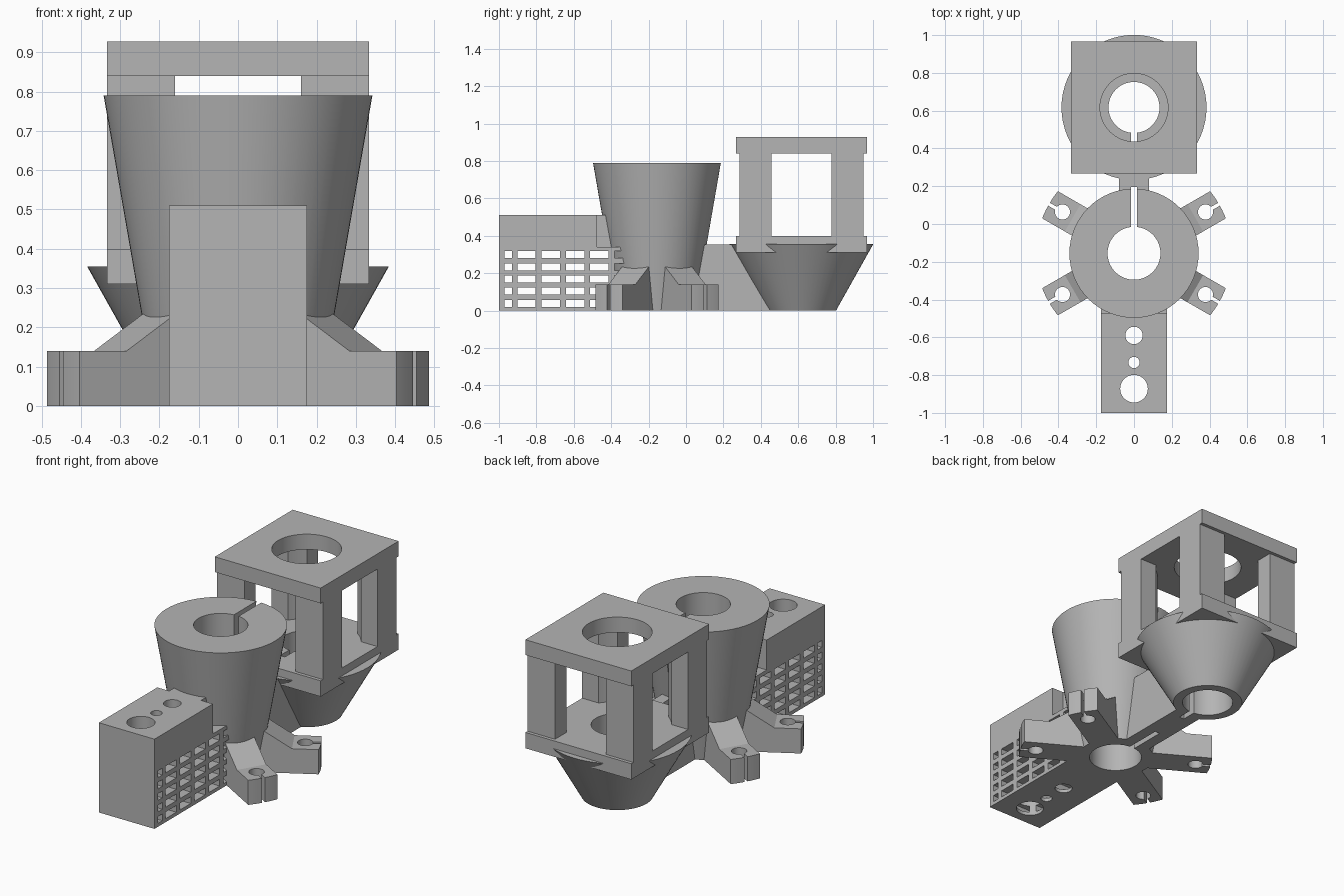
import bpy, bmesh, math
from mathutils import Matrix, Vector

if "Cube" in bpy.data.objects:
    bpy.data.objects.remove(bpy.data.objects["Cube"], do_unlink=True)

grey = bpy.data.materials.new("plain grey")
grey.use_nodes = True
COLOUR = (0.46, 0.46, 0.46, 1)
grey.diffuse_color = COLOUR
grey.node_tree.nodes["Principled BSDF"].inputs["Base Color"].default_value = COLOUR


def finish(name, bm):
    bmesh.ops.recalc_face_normals(bm, faces=bm.faces)
    mesh = bpy.data.meshes.new(name)
    bm.to_mesh(mesh)
    bm.free()
    mesh.materials.append(grey)
    obj = bpy.data.objects.new(name, mesh)
    bpy.context.collection.objects.link(obj)
    return obj


def add_box(bm, x, y, z):
    lo, hi = Vector((x[0], y[0], z[0])), Vector((x[1], y[1], z[1]))
    m = Matrix.Translation((lo + hi) / 2) @ Matrix.Diagonal((*(hi - lo), 1))
    bmesh.ops.create_cube(bm, size=1, matrix=m)


def box(name, x, y, z):
    bm = bmesh.new()
    add_box(bm, x, y, z)
    return finish(name, bm)


def cone(name, x, y, z, r0, r1, segments=64):
    bm = bmesh.new()
    bmesh.ops.create_cone(bm, cap_ends=True, segments=segments, radius1=r0, radius2=r1,
                          depth=z[1] - z[0],
                          matrix=Matrix.Translation((x, y, (z[0] + z[1]) / 2)))
    return finish(name, bm)


def prism(name, profile, half_width):
    # side profile in x-z, extruded across y
    bm = bmesh.new()
    face = bm.faces.new([bm.verts.new((x, -half_width, z)) for x, z in profile])
    new = bmesh.ops.extrude_face_region(bm, geom=[face])["geom"]
    bmesh.ops.translate(bm, vec=(0, 2 * half_width, 0),
                        verts=[v for v in new if isinstance(v, bmesh.types.BMVert)])
    return finish(name, bm)


def combine(obj, others, operation="DIFFERENCE"):
    # apply boolean operations and discard the helpers
    for other in others:
        mod = obj.modifiers.new("bool", "BOOLEAN")
        mod.operation, mod.object, mod.solver = operation, other, "EXACT"
    bpy.context.view_layer.update()
    graph = bpy.context.evaluated_depsgraph_get()
    mesh = bpy.data.meshes.new_from_object(obj.evaluated_get(graph))
    obj.modifiers.clear()
    obj.data = mesh
    for other in others:
        bpy.data.objects.remove(other, do_unlink=True)
    return obj


def smooth(obj):
    bpy.ops.object.select_all(action="DESELECT")
    obj.select_set(True)
    bpy.context.view_layer.objects.active = obj
    bpy.ops.object.shade_smooth_by_angle(angle=math.radians(25))


HUB_Y, REAR_Y = -0.155, 0.617
THROUGH = (-0.1, 1.2)
SLIT = (-0.015, 0.015)


def hub_bore():
    return cone("bore", 0, HUB_Y, THROUGH, 0.14, 0.14)


def rear_bore(r=0.135, z=THROUGH):
    return cone("bore", 0, REAR_Y, z, r, r)


def hub_slit():
    return box("slit", SLIT, (HUB_Y, 0.195), THROUGH)


def rear_slit():
    return box("slit", SLIT, (0.40, REAR_Y), (-0.1, 0.6))


parts = []

# central tapered hub with bore and slit
parts.append(combine(cone("central_cone", 0, HUB_Y, (0, 0.79), 0.205, 0.342),
                     [hub_bore(), hub_slit()]))

# four clamp arms with sloped ribs
for side, angle in (("back_left", 30), ("back_right", 150),
                    ("front_right", 210), ("front_left", 330)):
    arm = prism(side + "_arm", [(0.1, 0), (0.6, 0), (0.6, 0.14), (0.375, 0.14),
                                (0.23, 0.235), (0.1, 0.235)], 0.083)
    combine(arm, [cone("tip", 0, 0, THROUGH, 0.52, 0.52, 96)], "INTERSECT")
    combine(arm, [cone("pin", 0.437, 0, THROUGH, 0.04, 0.04, 32),
                  box("gap", (0.437, 0.6), (-0.009, 0.009), THROUGH),
                  cone("bore", 0, 0, THROUGH, 0.14, 0.14)])
    arm.data.transform(Matrix.Translation((0, HUB_Y, 0))
                       @ Matrix.Rotation(math.radians(angle), 4, "Z"))
    parts.append(arm)

# front block: body, lower tail and narrow neck
block = box("front_block", (-0.175, 0.175), (-1, -0.475), (0, 0.51))
combine(block, [box("tail", (-0.175, 0.175), (-0.6, -0.31), (0, 0.34))], "UNION")
combine(block, [box("neck", (-0.1, 0.1), (-0.6, -0.36), (0.2, 0.51))], "UNION")

# grille slots through the block
bm = bmesh.new()
columns = [(-0.97, -0.93)] + [(-0.902 + 0.13 * i, -0.804 + 0.13 * i) for i in range(5)]
for row in range(5):
    z = 0.02 + 0.065 * row
    for column in columns:
        add_box(bm, (-0.3, 0.3), column, (z, z + 0.038))
combine(block, [finish("slots", bm)])

# vertical holes in the block
combine(block, [cone("hole", 0, y, THROUGH, r, r, 48)
                for y, r in ((-0.59, 0.046), (-0.733, 0.03), (-0.872, 0.073))])
parts.append(block)

# bridge between the two cones
parts.append(combine(box("bridge", (-0.08, 0.08), (-0.1, 0.47), (0, 0.354)),
                     [hub_bore(), hub_slit(), rear_slit()]))

# rear funnel
parts.append(combine(cone("rear_funnel", 0, REAR_Y, (0, 0.355), 0.185, 0.384),
                     [rear_bore(), rear_slit()]))

# cage plates
FULL = (-0.333, 0.333)
parts.append(combine(box("cage_base", FULL, (0.267, 0.967), (0.31, 0.4)),
                     [rear_bore(), rear_slit()]))
parts.append(combine(box("cage_top", FULL, (0.267, 0.967), (0.84, 0.927)),
                     [rear_bore(0.18)]))

# cage posts with rounded inner corners
for side, x in (("left", (0.16, 0.333)), ("right", (-0.333, -0.16))):
    for end, y in (("front", (0.286, 0.457)), ("back", (0.777, 0.948))):
        parts.append(combine(box(end + "_" + side + "_post", x, y, (0.4, 0.84)),
                             [rear_bore(0.28)]))

for part in parts:
    smooth(part)
